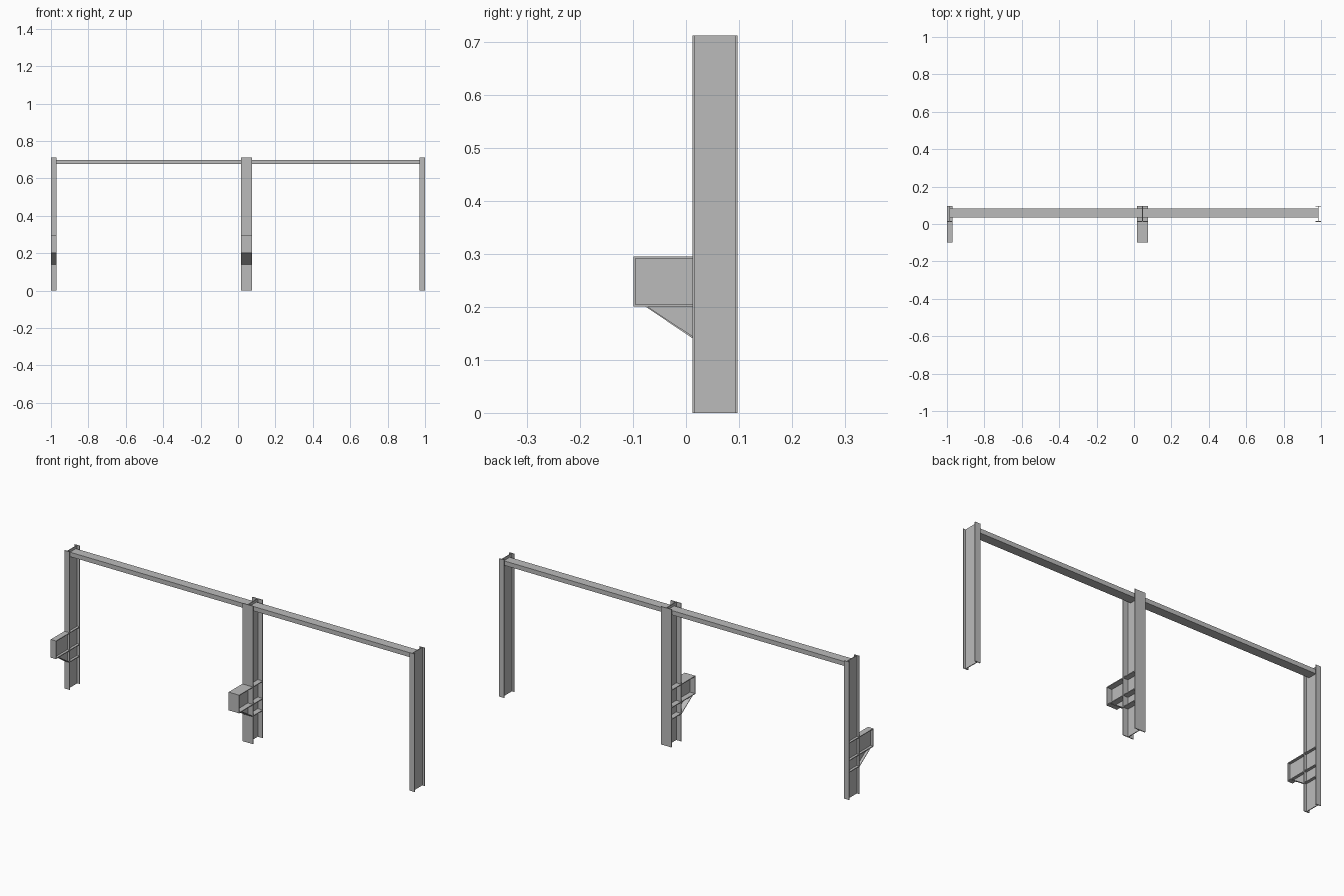
import bpy
import bmesh
from mathutils import Vector

cube = bpy.data.objects.get("Cube")
if cube:
    bpy.data.objects.remove(cube, do_unlink=True)

steel = bpy.data.materials.new("steel grey")
steel.use_nodes = True
GREY = (0.5, 0.5, 0.5, 1)
steel.diffuse_color = GREY
steel.node_tree.nodes["Principled BSDF"].inputs["Base Color"].default_value = GREY

HEIGHT = 0.712
FRONT, BACK = 0.012, 0.097      # column depth
PLATE = 0.004                   # plate thickness
NOSE = -0.099                   # front of the brackets
TOP, SEAT, TOE = 0.295, 0.201, 0.141   # bracket levels
HEEL = -0.077                   # front of the sloping brace


def prism(bm, profile, x, width):
    """Extrude a (y, z) outline along x, centred on x."""
    verts = [bm.verts.new((x - width / 2, y, z)) for y, z in profile]
    face = bm.faces.new(verts)
    result = bmesh.ops.extrude_face_region(bm, geom=[face])
    moved = [v for v in result["geom"] if isinstance(v, bmesh.types.BMVert)]
    bmesh.ops.translate(bm, verts=moved, vec=Vector((width, 0, 0)))


def plate(bm, x, width, y0, y1, z0, z1):
    prism(bm, [(y0, z0), (y1, z0), (y1, z1), (y0, z1)], x, width)


def finish(bm, name):
    bmesh.ops.recalc_face_normals(bm, faces=bm.faces)
    mesh = bpy.data.meshes.new(name)
    bm.to_mesh(mesh)
    bm.free()
    mesh.materials.append(steel)
    bpy.context.collection.objects.link(bpy.data.objects.new(name, mesh))


def column(name, x, width):
    bm = bmesh.new()
    plate(bm, x, width, FRONT, FRONT + PLATE, 0, HEIGHT)
    plate(bm, x, width, BACK - PLATE, BACK, 0, HEIGHT)
    plate(bm, x, PLATE, FRONT + PLATE, BACK - PLATE, 0, HEIGHT)
    finish(bm, name)


def bracket(name, x, width):
    # Top, bottom and end plates around a central web
    bm = bmesh.new()
    plate(bm, x, width, NOSE, FRONT, TOP - PLATE, TOP)
    plate(bm, x, width, NOSE, FRONT, SEAT, SEAT + PLATE)
    plate(bm, x, width, NOSE, NOSE + PLATE, SEAT + PLATE, TOP - PLATE)
    plate(bm, x, PLATE, NOSE + PLATE, FRONT, SEAT + PLATE, TOP - PLATE)
    # Sloping brace and its triangular web
    prism(bm, [(HEEL, SEAT), (FRONT, TOE), (FRONT, TOE + PLATE),
               (HEEL + PLATE, SEAT)], x, width)
    prism(bm, [(HEEL + PLATE, SEAT), (FRONT, TOE + PLATE), (FRONT, SEAT)], x, PLATE)
    finish(bm, name)
    # Stiffeners between the column flanges
    bm = bmesh.new()
    for z in (TOP - PLATE, SEAT, TOE):
        plate(bm, x, width, FRONT + PLATE, BACK - PLATE, z, z + PLATE)
    finish(bm, name.replace("bracket", "stiffeners"))


def beam(name, x0, x1):
    bm = bmesh.new()
    plate(bm, (x0 + x1) / 2, x1 - x0, 0.034, 0.082, 0.676, 0.699)
    finish(bm, name)


END, MIDDLE = 0.985, 0.046      # column centrelines
column("right_column", -END, 0.03)
column("middle_column", MIDDLE, 0.06)
column("left_column", END, 0.03)
bracket("right_bracket", -END, 0.03)
bracket("middle_bracket", MIDDLE, 0.06)
beam("right_beam", -END, MIDDLE)
beam("left_beam", MIDDLE, END)
